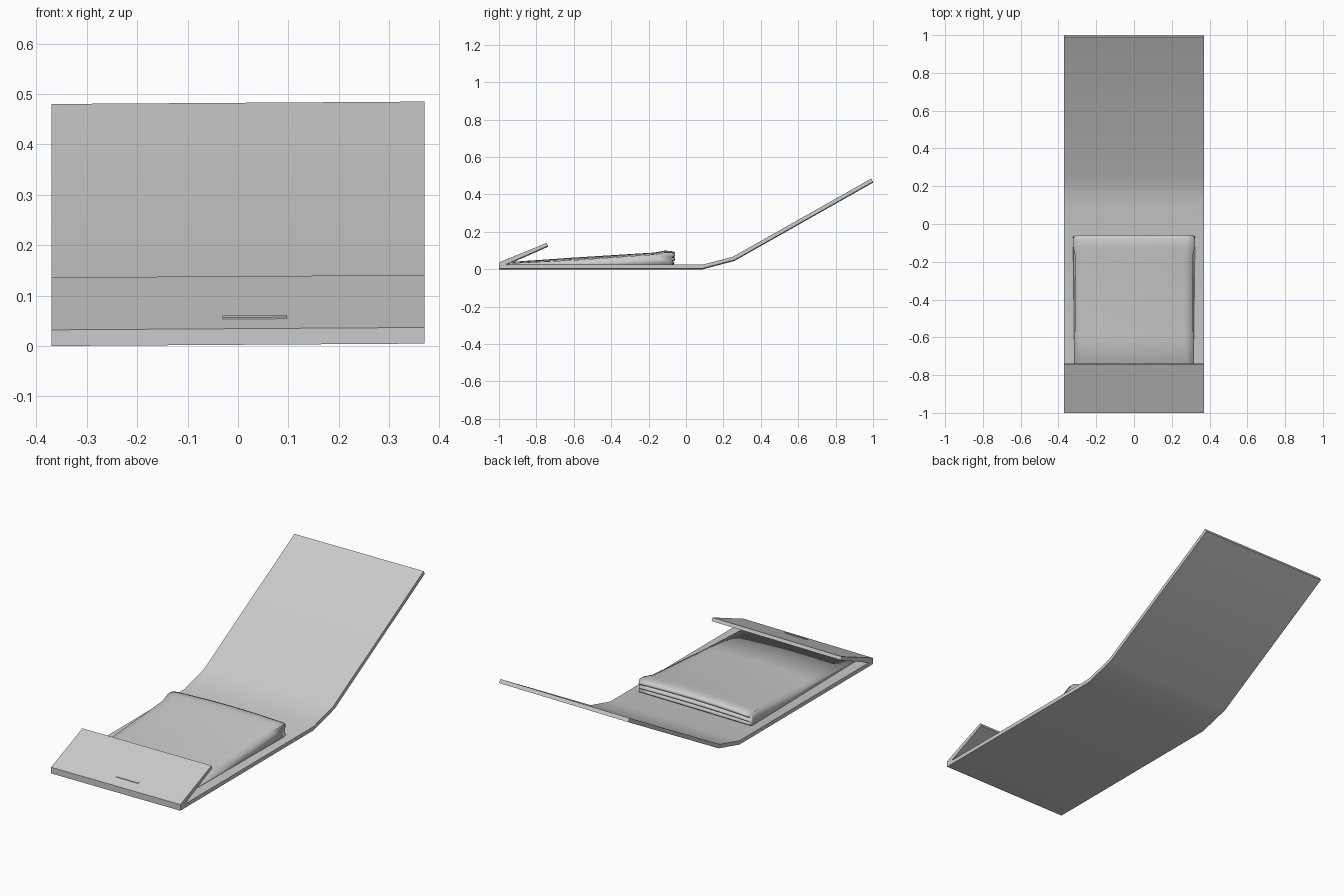
import bpy, bmesh, math

cube = bpy.data.objects.get("Cube")
if cube:
    bpy.data.objects.remove(cube)

grey = bpy.data.materials.new("card_grey")
grey.use_nodes = True
grey.diffuse_color = (0.6, 0.6, 0.6, 1)
grey.node_tree.nodes["Principled BSDF"].inputs["Base Color"].default_value = (0.6, 0.6, 0.6, 1)

HALF = 0.37


def tilt(x):
    """The whole model leans up very slightly towards +x."""
    return 0.0065 * (x + HALF)


def loft(name, profile, columns, place, angle):
    """Sweep a closed y-z profile through x columns and cap both ends."""
    bm = bmesh.new()
    rings = []
    for c in columns:
        ring = []
        for y, z in profile:
            px, py, pz = place(c, y, z)
            ring.append(bm.verts.new((px, py, pz + tilt(px))))
        rings.append(ring)
    n = len(profile)
    for a, b in zip(rings, rings[1:]):
        for i in range(n):
            j = (i + 1) % n
            bm.faces.new((a[i], a[j], b[j], b[i]))
    bm.faces.new(rings[0])
    bm.faces.new(rings[-1])
    bmesh.ops.recalc_face_normals(bm, faces=bm.faces)
    mesh = bpy.data.meshes.new(name)
    bm.to_mesh(mesh)
    bm.free()
    mesh.materials.append(grey)
    obj = bpy.data.objects.new(name, mesh)
    bpy.context.collection.objects.link(obj)
    bpy.ops.object.select_all(action='DESELECT')
    obj.select_set(True)
    bpy.context.view_layer.objects.active = obj
    bpy.ops.object.shade_smooth_by_angle(angle=math.radians(angle))
    return obj


# Card cover: flat base, bent raised lid and tucked front flap
cover = [(-1, 0), (0.09, 0), (0.26, 0.045), (1, 0.463),
         (0.99, 0.48), (0.25, 0.062), (0.09, 0.02), (-0.965, 0.02),
         (-0.738, 0.12), (-0.745, 0.136), (-1, 0.032)]
loft("cover", cover, (-1, 1), lambda c, y, z: (c * HALF, y, z), 25)

# Padded insert: thin at the front, folded into three rolls at the back
insert = [(-0.95, 0.02), (-0.09, 0.02), (-0.068, 0.024), (-0.062, 0.032), (-0.075, 0.042),
          (-0.06, 0.05), (-0.06, 0.06), (-0.075, 0.068),
          (-0.058, 0.076), (-0.06, 0.088), (-0.08, 0.096), (-0.115, 0.097),
          (-0.17, 0.087), (-0.6, 0.06), (-0.95, 0.036)]


def pad(c, y, z):
    back = (y + 0.95) / 0.9
    edge = 0.42 + 0.45 * back              # height kept at the side edges
    crown = 1 - (1 - edge) * c * c
    flare = 0.011 if -0.13 < y < -0.065 else 0
    return c * (0.312 + flare), y, 0.02 + (z - 0.02) * crown


loft("padded_insert", insert, (-1, -0.85, -0.5, 0, 0.5, 0.85, 1), pad, 100)

# Staple lying on the flap
slope = (0.136 - 0.032) / 0.255
staple = [(y, 0.032 + slope * (y + 1) + h)
          for y, h in ((-0.953, -0.004), (-0.943, -0.004), (-0.943, 0.003), (-0.953, 0.003))]
loft("staple", staple, (-0.031, 0.097), lambda c, y, z: (c, y, z), 25)
